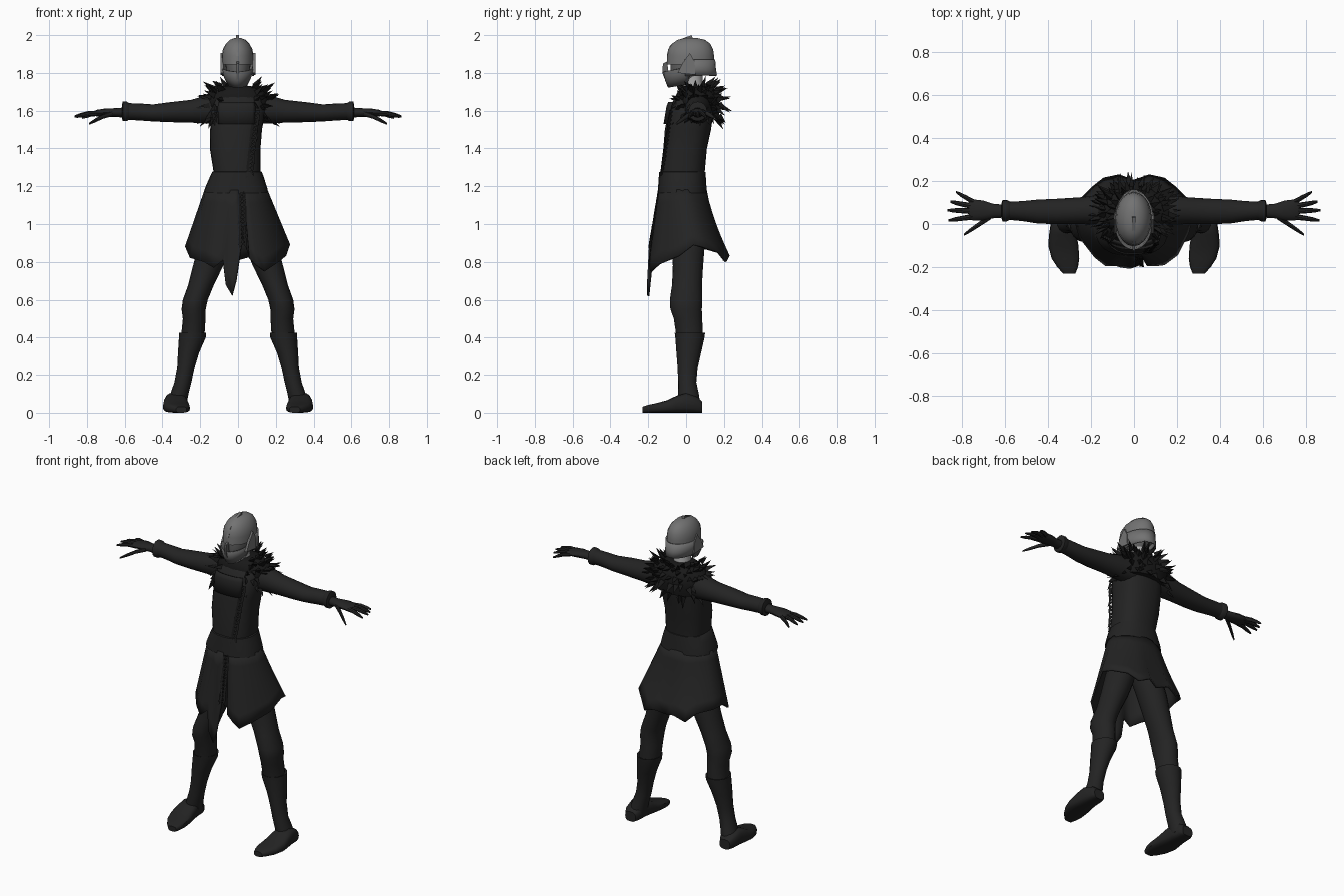
import bpy, bmesh, math, random
from mathutils import Vector

random.seed(4)


def material(name, r, g, b):
    m = bpy.data.materials.new(name)
    m.diffuse_color = (r, g, b, 1)
    return m


CLOTH = material("black cloth", 0.017, 0.017, 0.017)
FUR = material("dark fur", 0.009, 0.009, 0.009)
STEEL = material("grey steel", 0.17, 0.17, 0.17)
MASK = material("dark steel", 0.12, 0.12, 0.12)
PALE = material("pale neck", 0.42, 0.42, 0.42)


def finish(name, bm, mat, mirror=False, solid=0, angle=40):
    bmesh.ops.recalc_face_normals(bm, faces=bm.faces)
    me = bpy.data.meshes.new(name)
    bm.to_mesh(me)
    bm.free()
    me.materials.append(mat)
    ob = bpy.data.objects.new(name, me)
    bpy.context.collection.objects.link(ob)
    if solid:
        s = ob.modifiers.new("thickness", "SOLIDIFY")
        s.thickness, s.offset = solid, 0
    if mirror:
        ob.modifiers.new("mirror", "MIRROR").use_clip = False
    bpy.ops.object.select_all(action="DESELECT")
    ob.select_set(True)
    bpy.context.view_layer.objects.active = ob
    bpy.ops.object.shade_smooth_by_angle(angle=math.radians(angle))
    return ob


def loft(name, rings, mat, axis="z", n=16, e=1.0, arc=None, tilt=0, solid=0, mirror=False):
    """Skin rings (t, c1, c2, r1, r2) stacked along an axis; arc leaves them open."""
    bm = bmesh.new()
    a0, a1 = arc or (0, 360)
    count = n + 1 if arc else n
    rows = []
    for t, c1, c2, r1, r2 in rings:
        row = []
        for i in range(count):
            a = math.radians(a0 + (a1 - a0) * i / n)
            c, s = math.cos(a), math.sin(a)
            u = c1 + r1 * math.copysign(abs(c) ** e, c)
            v = c2 + r2 * math.copysign(abs(s) ** e, s)
            w = t + tilt * (v - c2)
            row.append(bm.verts.new({"z": (u, v, w), "x": (w, u, v), "y": (u, w, v)}[axis]))
        rows.append(row)
    for p, q in zip(rows, rows[1:]):
        for i in range(n):
            j = (i + 1) % count
            bm.faces.new((p[i], p[j], q[j], q[i]))
    if not arc:
        bm.faces.new(rows[0])
        bm.faces.new(rows[-1])
    return finish(name, bm, mat, mirror, solid)


def prism(name, pts, x0, x1, mat, mirror=False):
    """Extrude a (y, z) outline from x0 to x1."""
    bm = bmesh.new()
    f = bm.faces.new([bm.verts.new((x0, y, z)) for y, z in pts])
    g = bmesh.ops.extrude_face_region(bm, geom=[f])["geom"]
    for v in g:
        if isinstance(v, bmesh.types.BMVert):
            v.co.x = x1
    return finish(name, bm, mat, mirror)


def tuft(bm, base, direction, length, width):
    """Flattened three-sided spike of fur."""
    d = direction.normalized()
    a = d.orthogonal().normalized()
    b = d.cross(a)
    ring = [bm.verts.new(base + width * (math.cos(k * 2.094) * a + math.sin(k * 2.094) * b))
            for k in range(3)]
    tip = bm.verts.new(base + d * length)
    for k in range(3):
        bm.faces.new((ring[k], ring[(k + 1) % 3], tip))
    bm.faces.new(ring)


# Torso and belt
loft("torso", [(1.20, -.01, -.02, .125, .11), (1.28, -.005, -.018, .125, .117),
               (1.40, -.015, -.005, .134, .115), (1.50, -.01, .01, .137, .122),
               (1.60, 0, .027, .145, .118), (1.66, 0, .04, .13, .105),
               (1.70, 0, .05, .08, .075)], CLOTH, n=24, e=.8)
loft("belt", [(1.165, -.01, -.02, .170, .130), (1.19, -.01, -.02, .165, .128),
              (1.24, -.007, -.02, .146, .125), (1.275, -.005, -.02, .132, .122),
              (1.28, -.005, -.02, .122, .112)], CLOTH, n=24, e=.85)
loft("chest_bib", [(1.53, -.005, .013, .145, .127), (1.62, -.005, .026, .148, .125),
                   (1.645, -.005, .028, .14, .118)], CLOTH, n=10, e=.8, arc=(232, 305), solid=.01)

# Coat skirt: flared cloth with an uneven hem, open at the front
hem = [(.06, -.19, .82), (.10, -.19, .78), (.14, -.185, .75), (.2, -.14, .79), (.25, -.04, .83),
       (.27, .04, .89), (.25, .11, .87), (.19, .17, .85), (.14, .21, .80), (.07, .225, .83),
       (0, .20, .81), (-.07, .225, .83), (-.14, .21, .80), (-.19, .17, .85), (-.26, .10, .87),
       (-.275, .03, .88), (-.25, -.06, .82), (-.18, -.15, .80), (-.13, -.19, .77),
       (-.08, -.19, .81), (-.065, -.195, .68), (-.03, -.2, .62), (-.01, -.2, .70), (.02, -.19, .90)]
bm = bmesh.new()
cols = []
for x, y, z in hem:
    a = math.atan2(y / .125, x / .165)
    top = Vector((-.01 + .163 * math.cos(a), -.02 + .123 * math.sin(a), 1.18))
    end = Vector((x, y, z))
    col = []
    for k in range(7):
        f = k / 6
        p = top.lerp(end, f)
        if y > 0:
            p.y -= .05 * math.sin(math.pi * f) * y
        col.append(bm.verts.new(p))
    cols.append(col)
for p, q in zip(cols, cols[1:]):
    for k in range(6):
        bm.faces.new((p[k], p[k + 1], q[k + 1], q[k]))
finish("coat_skirt", bm, CLOTH, solid=.012, angle=50)

# Legs, boots and feet
loft("trouser_leg", [(1.15, .06, -.01, .07, .09), (1.0, .085, 0, .085, .095),
                     (.88, .125, .01, .086, .088), (.78, .158, .01, .080, .08),
                     (.68, .195, .005, .068, .079), (.60, .226, 0, .066, .086),
                     (.55, .235, 0, .064, .083), (.50, .232, .01, .060, .075),
                     (.40, .24, .02, .062, .07)], CLOTH, mirror=True)
loft("boot_shaft", [(.42, .24, .02, .058, .065), (.425, .24, .02, .072, .08),
                    (.40, .242, .02, .071, .077), (.32, .262, .014, .056, .065),
                    (.24, .276, .008, .046, .053), (.16, .292, .006, .045, .048),
                    (.10, .31, .012, .048, .055), (.03, .325, .02, .05, .058)], CLOTH, mirror=True)
loft("foot", [(.085, .33, .03, .036, .03), (.06, .33, .042, .05, .042), (0, .33, .053, .057, .053),
              (-.05, .33, .045, .064, .045), (-.10, .328, .033, .070, .033),
              (-.16, .318, .025, .064, .025), (-.20, .308, .021, .048, .021),
              (-.23, .30, .016, .028, .016)], CLOTH, axis="y", e=.65, mirror=True)

# Arms, cuffs and hands
loft("sleeve", [(.08, .065, 1.605, .075, .075), (.17, .065, 1.606, .069, .074),
                (.25, .062, 1.597, .062, .06), (.36, .058, 1.592, .059, .053),
                (.45, .058, 1.588, .055, .045), (.52, .06, 1.593, .046, .045),
                (.59, .062, 1.596, .042, .044)], CLOTH, axis="x", mirror=True)
loft("cuff", [(.575, .062, 1.596, .042, .043), (.59, .062, 1.596, .050, .052),
              (.61, .062, 1.596, .050, .052), (.615, .062, 1.596, .034, .034)],
     CLOTH, axis="x", mirror=True)
loft("palm", [(.60, .06, 1.59, .03, .027), (.65, .06, 1.59, .033, .023),
              (.70, .063, 1.59, .046, .022), (.745, .065, 1.587, .049, .018),
              (.765, .065, 1.585, .042, .012)], CLOTH, axis="x", n=12, mirror=True)
fingers = [("little_finger", .74, .10, .825, .148, 1.562), ("ring_finger", .75, .083, .852, .103, 1.567),
           ("middle_finger", .75, .06, .865, .064, 1.57), ("index_finger", .74, .035, .86, .017, 1.567),
           ("thumb", .665, .035, .79, -.05, 1.53)]
for nm, x0, y0, x1, y1, z1 in fingers:
    steps = [(0, .014, 0), (.4, .012, .006), (.75, .010, .003), (1, .005, 0)]
    loft(nm, [(x0 + (x1 - x0) * f, y0 + (y1 - y0) * f, 1.585 + (z1 - 1.585) * f + lift, r, r)
              for f, r, lift in steps], CLOTH, axis="x", n=8, mirror=True)

# Neck and head
loft("neck", [(1.66, 0, .045, .06, .06), (1.74, 0, .035, .048, .052),
              (1.80, 0, .03, .05, .056)], PALE)
loft("head", [(1.74, 0, -.02, .035, .05), (1.79, 0, .005, .06, .085),
              (1.86, 0, .012, .068, .095), (1.92, 0, .02, .06, .09)], MASK)

# Helmet: crown, neck guard, face mask, crest and cheek wings
loft("helmet_crown", [(1.845, -.002, .022, .083, .125), (1.89, -.002, .024, .084, .124),
                      (1.925, -.002, .024, .078, .119), (1.955, -.002, .027, .062, .10),
                      (1.975, -.002, .027, .042, .072), (1.985, -.002, .027, .015, .03)], STEEL, n=20)
loft("neck_guard", [(1.785, 0, .03, .08, .13), (1.82, 0, .028, .083, .126),
                    (1.87, 0, .024, .086, .126)], STEEL, arc=(-15, 195), solid=.008)
loft("face_mask", [(1.738, -.002, -.01, .048, .082), (1.78, -.002, -.004, .069, .103),
                   (1.828, -.002, .0, .083, .116)], MASK, arc=(168, 372), tilt=.18, solid=.008)
prism("mask_nose_ridge", [(-.105, 1.75), (-.126, 1.80), (-.122, 1.85), (-.10, 1.86), (-.09, 1.78)],
      -.008, .004, MASK)
prism("helmet_crest", [(-.103, 1.89), (-.085, 1.945), (-.04, 1.975), (.03, 2.0), (.04, 1.965),
                       (-.05, 1.93)], -.010, .006, STEEL)
prism("cheek_wing", [(-.045, 1.80), (.05, 1.79), (.045, 1.86), (.02, 1.905), (-.02, 1.85)],
      .078, .092, STEEL, mirror=True)

# Fur mantle over the shoulders
loft("fur_mantle", [(1.56, 0, .08, .15, .09), (1.62, 0, .065, .175, .115),
                    (1.68, 0, .06, .165, .115), (1.715, 0, .055, .12, .09),
                    (1.73, 0, .05, .07, .065)], FUR, n=20)
bm = bmesh.new()
rows = [(1.72, .095, .075, .5, 20), (1.70, .14, .10, .25, 26), (1.665, .165, .115, -.15, 28),
        (1.62, .172, .12, -.7, 28), (1.57, .165, .115, -1.2, 24)]
for z, rx, ry, rise, count in rows:
    for i in range(count):
        a = 2 * math.pi * (i + random.random() * .7) / count
        c, s = math.cos(a), math.sin(a)
        p = Vector((rx * c, .06 + ry * s, z + random.uniform(-.015, .015)))
        if s < 0 and abs(p.x) < .075:
            continue
        d = Vector((c, s * .9, rise + .5 * abs(c) + random.uniform(-.3, .3)))
        tuft(bm, p, d, random.uniform(.045, .075), random.uniform(.014, .022))
finish("shoulder_fur", bm, FUR, angle=20)

# Fur trim down the chest and along the coat opening
bm = bmesh.new()
trims = [((.095, -.085, 1.60), (.06, -.13, 1.28), 16), ((-.10, -.08, 1.62), (-.135, -.06, 1.54), 5),
         ((.02, -.148, 1.16), (.025, -.192, .90), 13)]
for start, end, count in trims:
    for i in range(count):
        p = Vector(start).lerp(Vector(end), i / (count - 1))
        for side in (-1, 1):
            tuft(bm, p + Vector((side * .008, .005, 0)),
                 Vector((side * .35 + random.uniform(-.2, .2), -.4, -1)),
                 random.uniform(.03, .045), .013)
finish("fur_trim", bm, FUR, angle=20)
